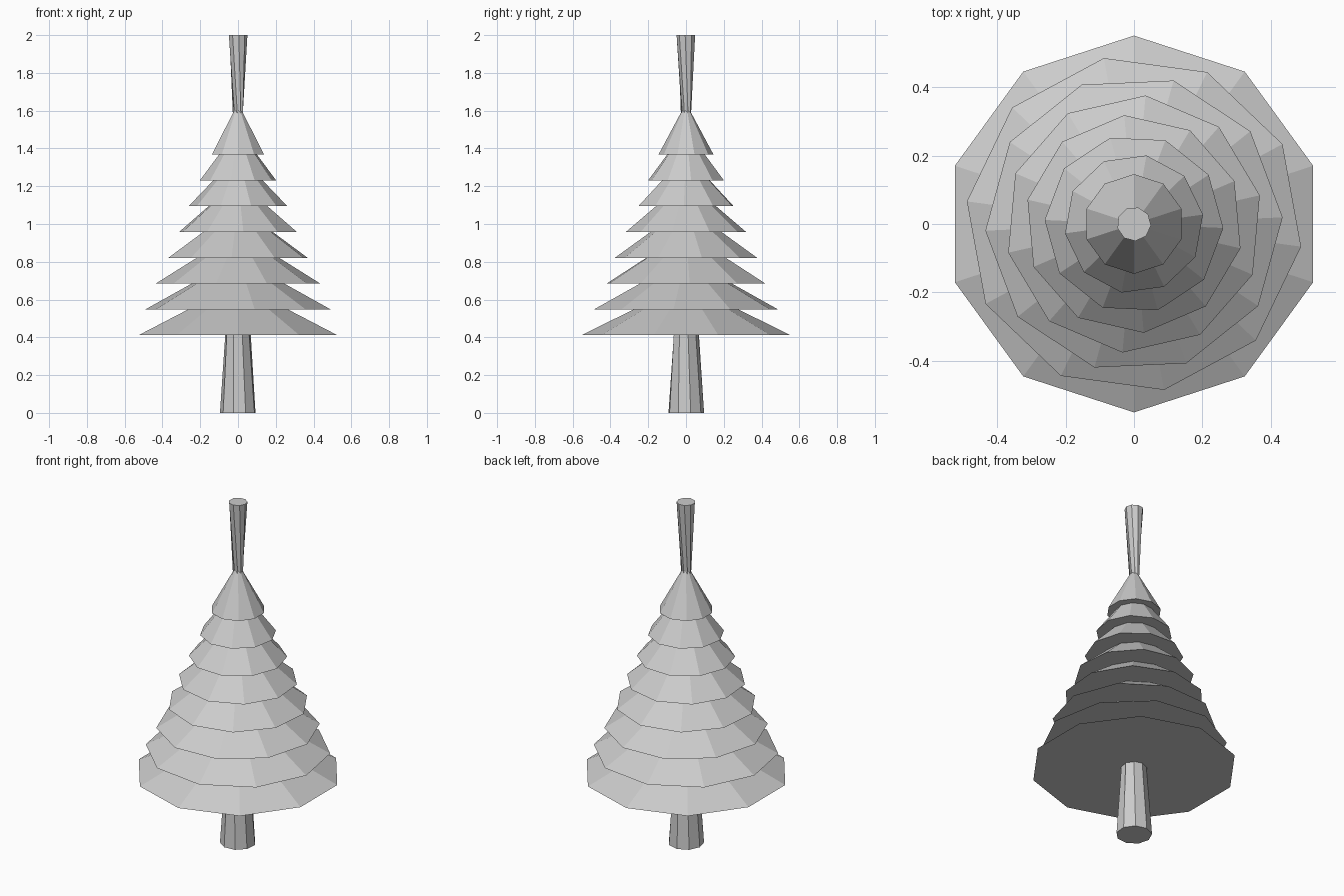
import bpy
import bmesh
from math import radians
from mathutils import Matrix

cube = bpy.data.objects.get("Cube")
if cube:
    bpy.data.objects.remove(cube, do_unlink=True)

grey = bpy.data.materials.new("light grey")
grey.use_nodes = True
grey.diffuse_color = (0.6, 0.6, 0.6, 1)
grey.node_tree.nodes["Principled BSDF"].inputs["Base Color"].default_value = (0.6, 0.6, 0.6, 1)


def add_cone(name, sides, r_base, r_top, z, height, turn):
    """Flat-shaded capped cone standing on z, first corner at angle turn (degrees)."""
    bm = bmesh.new()
    bmesh.ops.create_cone(bm, cap_ends=True, segments=sides,
                          radius1=r_base, radius2=abs(r_top), depth=height)
    if r_top < 0:  # sides cross over at a waist and flare out again
        for v in bm.verts:
            if v.co.z > 0:
                v.co.x, v.co.y = -v.co.x, -v.co.y
    # bring the first corner to the +x axis, then turn it
    corner = min(bm.verts, key=lambda v: (round(v.co.z, 4), v.index)).co
    start = corner.xy.angle_signed((1, 0))
    bm.transform(Matrix.Translation((0, 0, z + height / 2))
                 @ Matrix.Rotation(radians(turn) + start * -1, 4, "Z")
                 if abs((Matrix.Rotation(-start, 2) @ corner.xy).y) < 1e-4 else
                 Matrix.Translation((0, 0, z + height / 2))
                 @ Matrix.Rotation(radians(turn) + start, 4, "Z"))
    mesh = bpy.data.meshes.new(name)
    bm.to_mesh(mesh)
    bm.free()
    mesh.materials.append(grey)
    obj = bpy.data.objects.new(name, mesh)
    bpy.context.collection.objects.link(obj)
    return obj


# Trunk: tapers to a waist inside the foliage and flares out above the top
add_cone("trunk", 9, 0.096, -0.05, 0, 2, 15)

# Foliage: eight ten-sided cones, shrinking and twisting on the way up
TIERS = 8
STEP = 0.1364
for i in range(TIERS):
    t = i / (TIERS - 1)
    add_cone(f"foliage_tier_{i + 1}", 10, 0.552 + (0.146 - 0.552) * t, 0,
             0.412 + STEP * i, 2 * STEP, 90 + 72 * t)
